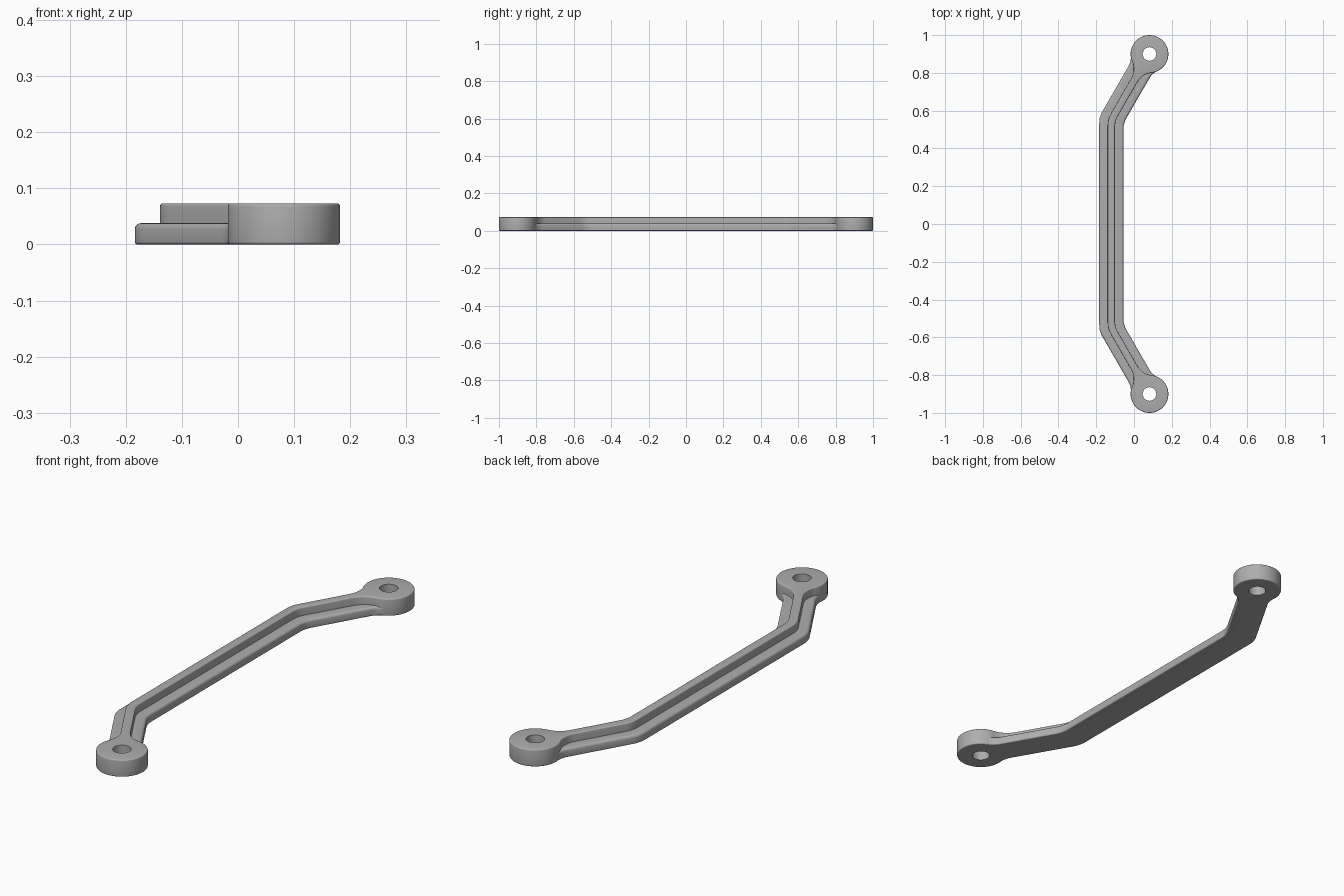
import bpy, bmesh
from math import radians, sin, cos, tan, atan2, sqrt
from mathutils import Vector

if "Cube" in bpy.data.objects:
    bpy.data.objects.remove(bpy.data.objects["Cube"])

# One plain grey finish
grey = bpy.data.materials.new("grey")
grey.use_nodes = True
colour = (0.42, 0.42, 0.42, 1)
grey.diffuse_color = colour
grey.node_tree.nodes["Principled BSDF"].inputs["Base Color"].default_value = colour

EYE = Vector((0.082, 0.9))       # centre of the mounting eye
BAR_X = -0.12                    # centre line of the straight bar
ARM = 60                         # direction of the angled arm in degrees
BEND_R, FILLET = 0.12, 0.1
HALF_TURN = tan(radians(15))
BEND_Y = EYE.y - (EYE.x - BAR_X) * tan(radians(ARM))


def polar(r, deg):
    return Vector((r * cos(radians(deg)), r * sin(radians(deg))))


def arc(centre, r, start, end, steps):
    return [centre + polar(r, start + (end - start) * i / steps)
            for i in range(steps + 1)]


def outline(w, ring):
    """Closed outline of a bent bar of half width w with a round eye at each end."""
    side = w + FILLET
    along = sqrt((ring + FILLET) ** 2 - side ** 2)
    phi = 90 - 90 + (180 / 3.14159265) * atan2(along, side)

    def bend(s):
        return Vector((BAR_X + s + BEND_R,
                       BEND_Y - s * HALF_TURN - BEND_R * HALF_TURN))

    def fillet(s):
        return EYE - polar(along, ARM) + polar(s, ARM - 90)

    pts = arc(bend(w), BEND_R, 180, 150, 8)
    pts += arc(fillet(side), FILLET, ARM + 90, ARM + 90 - phi, 12)
    pts += arc(EYE, ring, ARM - 90 - phi, ARM + 90 + phi, 56)[1:-1]
    pts += arc(fillet(-side), FILLET, ARM - 90 + phi, ARM - 90, 12)
    pts += arc(bend(-w), BEND_R, 150, 180, 8)
    return pts + [Vector((p.x, -p.y)) for p in reversed(pts)]


def make_object(name, bm):
    mesh = bpy.data.meshes.new(name)
    bmesh.ops.recalc_face_normals(bm, faces=bm.faces)
    bm.to_mesh(mesh)
    bm.free()
    mesh.materials.append(grey)
    ob = bpy.data.objects.new(name, mesh)
    bpy.context.collection.objects.link(ob)
    return ob


def solid(name, pts, height, top_round, bottom_round=0.005):
    """Extrude an outline with rounded top and bottom rims."""
    steps = [0, 22.5, 45, 67.5, 90]
    levels = [(bottom_round * (1 - sin(radians(a))),
               bottom_round * (1 - cos(radians(a)))) for a in reversed(steps)]
    levels = [(z, i) for i, z in levels][::-1]
    levels = [(bottom_round * (1 - cos(radians(a))),
               bottom_round * (1 - sin(radians(a)))) for a in steps]
    levels += [(height - top_round * (1 - sin(radians(a))),
                top_round * (1 - cos(radians(a)))) for a in steps]
    n = len(pts)
    normals = []
    for i in range(n):
        t = (pts[(i + 1) % n] - pts[i - 1]).normalized()
        normals.append(Vector((t.y, -t.x)))
    bm = bmesh.new()
    loops = [[bm.verts.new((*(p - q * inset), z)) for p, q in zip(pts, normals)]
             for z, inset in levels]
    for low, high in zip(loops, loops[1:]):
        for i in range(n):
            j = (i + 1) % n
            bm.faces.new((low[i], low[j], high[j], high[i]))
    bm.faces.new(loops[0][::-1])
    bm.faces.new(loops[-1])
    return make_object(name, bm)


def combine(target, tool, operation):
    mod = target.modifiers.new(operation.lower(), "BOOLEAN")
    mod.object, mod.operation, mod.solver = tool, operation, "EXACT"
    bpy.context.view_layer.objects.active = target
    bpy.ops.object.modifier_apply(modifier=mod.name)
    bpy.data.objects.remove(tool)


# Tall central rib with both eyes, joined to the low wide flange
handle = solid("handle", outline(0.019, 0.1), 0.073, 0.005)
flange = solid("flange", outline(0.064, 0.099), 0.038, 0.011)
combine(handle, flange, "UNION")

# Screw holes through the eyes
for sign in (-1, 1):
    bm = bmesh.new()
    bmesh.ops.create_cone(bm, cap_ends=True, segments=40,
                          radius1=0.036, radius2=0.036, depth=0.4)
    bmesh.ops.translate(bm, verts=bm.verts, vec=(EYE.x, sign * EYE.y, 0))
    hole = make_object("hole_cutter", bm)
    hole.hide_render = True
    combine(handle, hole, "DIFFERENCE")

bpy.ops.object.select_all(action="DESELECT")
handle.select_set(True)
bpy.context.view_layer.objects.active = handle
bpy.ops.object.shade_smooth_by_angle(angle=radians(35))
